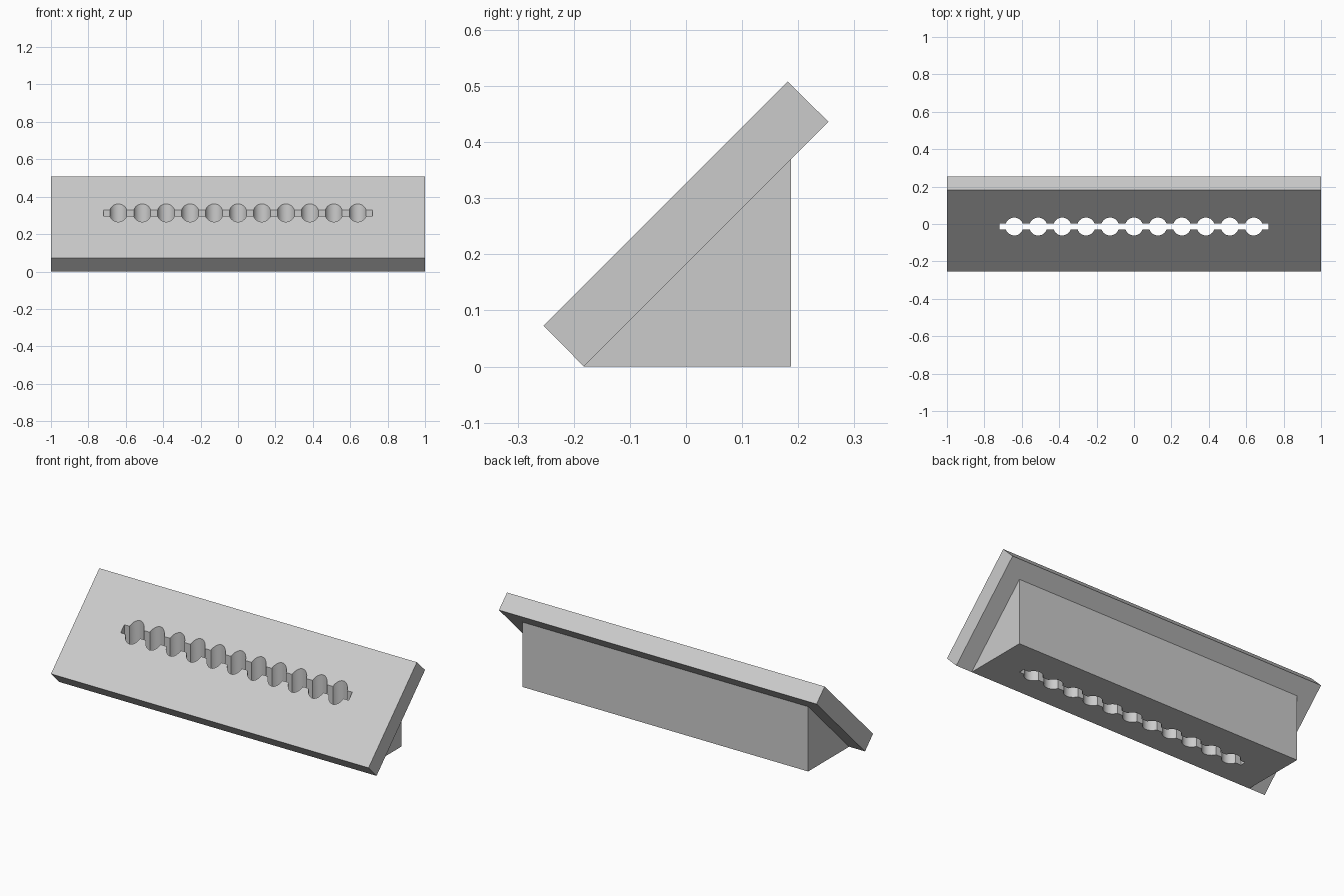
import bpy, bmesh, math
from mathutils import Vector

cube = bpy.data.objects.get("Cube")
if cube:
    bpy.data.objects.remove(cube, do_unlink=True)

grey = bpy.data.materials.new("light grey")
grey.use_nodes = True
grey.diffuse_color = (0.6, 0.6, 0.6, 1)
grey.node_tree.nodes["Principled BSDF"].inputs["Base Color"].default_value = (0.6, 0.6, 0.6, 1)


def prism(name, points, offset):
    """Extrude a closed 3D outline along an offset."""
    bm = bmesh.new()
    face = bm.faces.new([bm.verts.new(p) for p in points])
    ext = bmesh.ops.extrude_face_region(bm, geom=[face])["geom"]
    bmesh.ops.translate(bm, vec=Vector(offset),
                        verts=[v for v in ext if isinstance(v, bmesh.types.BMVert)])
    bmesh.ops.recalc_face_normals(bm, faces=bm.faces)
    mesh = bpy.data.meshes.new(name)
    bm.to_mesh(mesh)
    bm.free()
    mesh.materials.append(grey)
    obj = bpy.data.objects.new(name, mesh)
    bpy.context.collection.objects.link(obj)
    return obj


def side_prism(name, profile, half_width):
    return prism(name, [(-half_width, y, z) for y, z in profile], (2 * half_width, 0, 0))


# Tilted slab and the wedge that props it up
panel = side_prism("tilted_panel", [(-0.254, 0.073), (-0.182, 0), (0.254, 0.436), (0.181, 0.508)], 1.0)
wedge = side_prism("support_wedge", [(-0.182, 0), (0.187, 0), (0.187, 0.369)], 0.9)

# Outline of a narrow slot with a row of round holes along it
HOLES, PITCH, RADIUS, SLOT, END, Y = 11, 0.128, 0.048, 0.0165, 0.718, -0.0135
STEPS = 16
start = math.asin(SLOT / RADIUS)
upper = [(-END, SLOT)]
for i in range(HOLES):
    cx = (i - (HOLES - 1) / 2) * PITCH
    for s in range(STEPS + 1):
        a = math.pi - start - (math.pi - 2 * start) * s / STEPS
        upper.append((cx + RADIUS * math.cos(a), RADIUS * math.sin(a)))
upper.append((END, SLOT))
outline = upper + [(x, -y) for x, y in reversed(upper)]
cutter = prism("slot_cutter", [(x, y + Y, -0.2) for x, y in outline], (0, 0, 1))
cutter.hide_render = True

# Cut the slot straight down through both parts
for obj in (panel, wedge):
    mod = obj.modifiers.new("slot", "BOOLEAN")
    mod.operation = "DIFFERENCE"
    mod.solver = "EXACT"
    mod.object = cutter
    bpy.ops.object.select_all(action="DESELECT")
    obj.select_set(True)
    bpy.context.view_layer.objects.active = obj
    bpy.ops.object.modifier_apply(modifier=mod.name)
    bpy.ops.object.shade_smooth_by_angle(angle=math.radians(30))
bpy.data.objects.remove(cutter, do_unlink=True)
